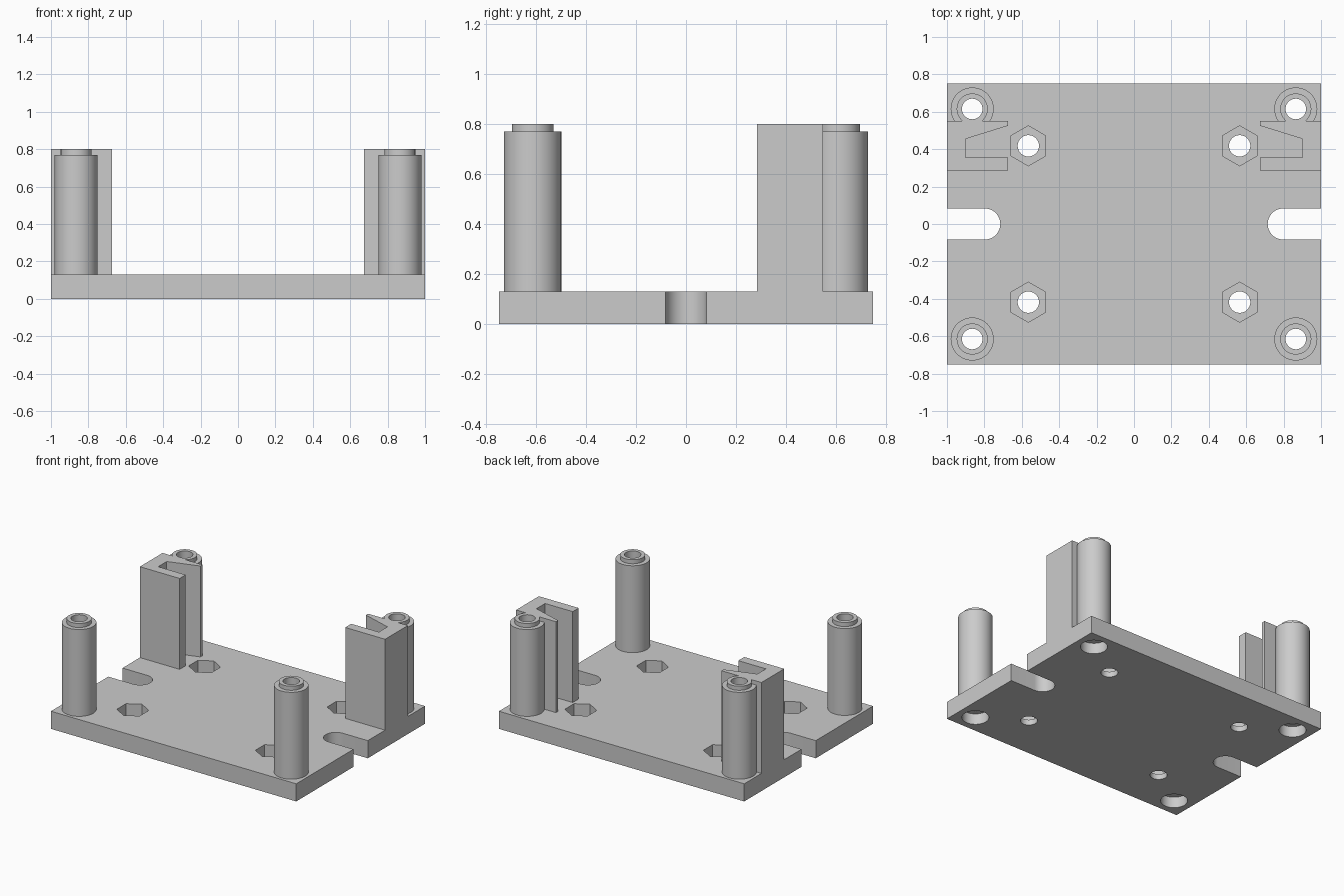
import bpy, bmesh, math

cube = bpy.data.objects.get("Cube")
if cube:
    bpy.data.objects.remove(cube, do_unlink=True)

# Single plain grey
grey = bpy.data.materials.new("plain_grey")
grey.use_nodes = True
grey.diffuse_color = (0.6, 0.6, 0.6, 1)
grey.node_tree.nodes["Principled BSDF"].inputs["Base Color"].default_value = (0.6, 0.6, 0.6, 1)

BASE, TOP = 0.13, 0.8
POST_X, POST_Y = 0.865, 0.615
SCREW_X, SCREW_Y = 0.565, 0.418
BORE = 0.055
SIDES = (1, -1)


def add_object(name, bm):
    bmesh.ops.recalc_face_normals(bm, faces=bm.faces)
    mesh = bpy.data.meshes.new(name)
    bm.to_mesh(mesh)
    bm.free()
    mesh.materials.append(grey)
    obj = bpy.data.objects.new(name, mesh)
    bpy.context.collection.objects.link(obj)
    return obj


def prism(name, outline, z0, z1):
    """Extrude a flat outline between two heights."""
    bm = bmesh.new()
    face = bm.faces.new([bm.verts.new((x, y, z0)) for x, y in outline])
    ext = bmesh.ops.extrude_face_region(bm, geom=[face], use_keep_orig=True)
    verts = [v for v in ext["geom"] if isinstance(v, bmesh.types.BMVert)]
    bmesh.ops.translate(bm, verts=verts, vec=(0, 0, z1 - z0))
    return add_object(name, bm)


def circle(cx, cy, r, n=48, start=0.0):
    return [(cx + r * math.cos(start + math.tau * i / n),
             cy + r * math.sin(start + math.tau * i / n)) for i in range(n)]


def lathe(name, profile, cx, cy, n=48):
    """Revolve (radius, z) points into a tube around a vertical axis."""
    bm = bmesh.new()
    rings = [[bm.verts.new((x, y, z)) for x, y in circle(cx, cy, r, n)] for r, z in profile]
    for a, b in zip(rings, rings[1:]):
        for i in range(n):
            j = (i + 1) % n
            bm.faces.new((a[i], a[j], b[j], b[i]))
    return add_object(name, bm)


def smooth(obj):
    bpy.ops.object.select_all(action="DESELECT")
    obj.select_set(True)
    bpy.context.view_layer.objects.active = obj
    bpy.ops.object.shade_smooth_by_angle(angle=math.radians(30))


def cut(obj, cutters):
    """Subtract the cutters one after another, then remove them."""
    for c in cutters:
        c.hide_render = True
        mod = obj.modifiers.new("cut", "BOOLEAN")
        mod.operation, mod.solver, mod.object = "DIFFERENCE", "EXACT", c
    deps = bpy.context.evaluated_depsgraph_get()
    mesh = bpy.data.meshes.new_from_object(obj.evaluated_get(deps))
    obj.modifiers.clear()
    obj.data = mesh
    mesh.materials.clear()
    mesh.materials.append(grey)
    for c in cutters:
        bpy.data.objects.remove(c, do_unlink=True)


# Base plate
plate = prism("base_plate", [(-1, -0.75), (1, -0.75), (1, 0.75), (-1, 0.75)], 0, BASE)
cutters = []
for sx in SIDES:
    # Round-ended side slot
    r, cx = 0.083, 0.798
    arc = [(sx * (cx - r * math.sin(math.pi * i / 24)), r * math.cos(math.pi * i / 24))
           for i in range(25)]
    cutters.append(prism("slot_cutter", [(sx * 1.1, r)] + arc + [(sx * 1.1, -r)], -0.1, 0.3))
    for sy in SIDES:
        # Bore and underside socket below each post
        x, y = sx * POST_X, sy * POST_Y
        cutters.append(prism("bore_cutter", circle(x, y, BORE), -0.1, 0.3))
        cutters.append(prism("socket_cutter", circle(x, y, 0.09), -0.1, 0.08))
        # Screw hole with a hexagonal nut pocket
        x, y = sx * SCREW_X, sy * SCREW_Y
        cutters.append(prism("screw_cutter", circle(x, y, 0.057), -0.1, 0.3))
        cutters.append(prism("nut_cutter", circle(x, y, 0.107, 6, math.pi / 2), 0.04, 0.3))
cut(plate, cutters)
smooth(plate)

# Hollow posts with a stepped lip
post_profile = [(0.115, BASE), (0.115, 0.77), (0.083, 0.77), (0.083, TOP), (BORE, TOP), (BORE, BASE)]
for sx, side in zip(SIDES, ("left", "right")):
    for sy, end in zip(SIDES, ("back", "front")):
        smooth(lathe(f"post_{end}_{side}", post_profile, sx * POST_X, sy * POST_Y))

# Upright channel brackets, open toward the middle
channel = [(0.675, 0.285), (1, 0.285), (1, 0.55), (0.675, 0.55),
           (0.675, 0.525), (0.9, 0.455), (0.9, 0.355), (0.675, 0.355)]
for sx, side in zip(SIDES, ("left", "right")):
    prism(f"channel_bracket_{side}", [(sx * x, y) for x, y in channel], BASE, TOP)
